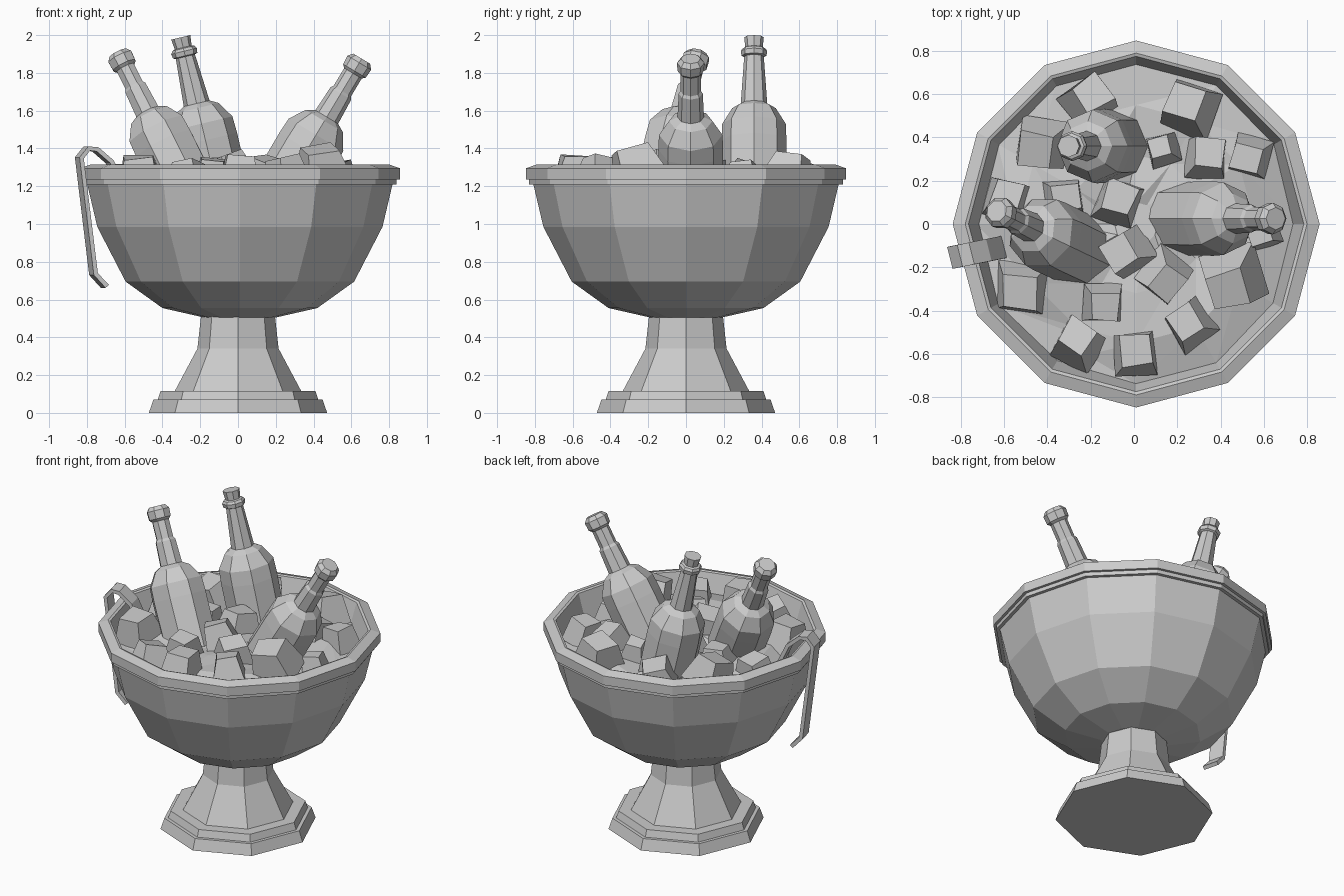
import bpy
import bmesh
import math
import random
from mathutils import Vector, Matrix, Euler

random.seed(7)

default_cube = bpy.data.objects.get("Cube")
if default_cube:
    bpy.data.objects.remove(default_cube, do_unlink=True)

# One plain grey for every part
GREY = (0.6, 0.6, 0.6, 1.0)
grey = bpy.data.materials.new("plain_grey")
grey.use_nodes = True
grey.diffuse_color = GREY
for node in grey.node_tree.nodes:
    if node.type == "BSDF_PRINCIPLED":
        node.inputs["Base Color"].default_value = GREY


def finish(name, bm):
    """Turn a bmesh into a flat shaded object."""
    bmesh.ops.recalc_face_normals(bm, faces=bm.faces[:])
    mesh = bpy.data.meshes.new(name)
    bm.to_mesh(mesh)
    bm.free()
    mesh.materials.append(grey)
    obj = bpy.data.objects.new(name, mesh)
    bpy.context.scene.collection.objects.link(obj)
    return obj


def lathe(name, profile, sides, matrix, jitter=0.0):
    """Spin (radius, height) points into a closed faceted solid."""
    bm = bmesh.new()
    rings = []
    for radius, height in profile:
        ring = []
        for i in range(sides):
            a = math.tau * i / sides
            z = height + random.uniform(-jitter, jitter)
            co = Vector((radius * math.cos(a), radius * math.sin(a), z))
            ring.append(bm.verts.new(matrix @ co))
        rings.append(ring)
    for low, high in zip(rings, rings[1:]):
        for i in range(sides):
            j = (i + 1) % sides
            quad = [low[i], low[j], high[j], high[i]]
            if jitter:
                bm.faces.new(quad[:3])
                bm.faces.new([quad[0], quad[2], quad[3]])
            else:
                bm.faces.new(quad)
    bm.faces.new(rings[0])
    bm.faces.new(rings[-1])
    return finish(name, bm)


# Stepped octagonal foot and stem
foot = [(0.472, 0), (0.448, 0.07), (0.425, 0.07), (0.41, 0.115),
        (0.335, 0.115), (0.215, 0.34), (0.195, 0.52)]
lathe("foot", foot, 8, Matrix.Identity(4))

# Twelve sided bowl with a lipped rim and an inner wall
centre = Matrix.Translation((0.01, 0, 0))
bowl = [(0.19, 0.505), (0.41, 0.555), (0.605, 0.695), (0.755, 0.985),
        (0.808, 1.21), (0.83, 1.21), (0.83, 1.235), (0.848, 1.235),
        (0.848, 1.295), (0.79, 1.315), (0.775, 1.31), (0.72, 1.12)]
lathe("bowl", bowl, 12, centre)

# Uneven bed of crushed ice
bed = [(0.74, 1.16), (0.55, 1.21), (0.32, 1.21), (0.1, 1.22)]
lathe("ice_bed", bed, 12, centre, jitter=0.035)

# Bottles: profiles run downwards from the mouth
body = [(0.07, -0.36), (0.115, -0.385), (0.168, -0.47),
        (0.172, -0.56), (0.168, -1.0)]
corked_top = [(0.052, 0), (0.046, -0.055), (0.06, -0.06), (0.07, -0.075),
              (0.066, -0.1), (0.052, -0.105)]
lipped_top = [(0.052, 0), (0.073, -0.025), (0.07, -0.075), (0.054, -0.09),
              (0.054, -0.2), (0.064, -0.215)]
bottles = [
    ("left_back_bottle", corked_top, (-0.303, 0.36, 1.988), (-0.24, 0, 1)),
    ("right_bottle", lipped_top, (-0.635, 0.06, 1.905), (-0.5, 0.24, 1)),
    ("left_bottle", lipped_top, (0.655, 0.025, 1.875), (0.6, 0, 1)),
]
for name, top, mouth, axis in bottles:
    turn = Vector(axis).to_track_quat("Z", "Y").to_matrix().to_4x4()
    lathe(name, top + body, 8, Matrix.Translation(mouth) @ turn)

# Ice cubes: x, y, size, turn in degrees, height of the middle
cubes = [
    (-0.2, 0.58, 0.2, 35, 1.25), (0.25, 0.55, 0.22, -20, 1.27),
    (-0.44, 0.36, 0.22, -10, 1.26), (0.13, 0.35, 0.14, 15, 1.25),
    (0.34, 0.31, 0.18, -5, 1.25), (0.53, 0.31, 0.17, -15, 1.25),
    (-0.32, 0.12, 0.17, 8, 1.24), (-0.07, 0.11, 0.19, -20, 1.27),
    (-0.04, -0.13, 0.19, 35, 1.28), (0.15, -0.25, 0.2, 50, 1.27),
    (0.45, -0.27, 0.24, 15, 1.3), (-0.52, -0.3, 0.22, -5, 1.26),
    (-0.14, -0.37, 0.17, 0, 1.27), (-0.26, -0.54, 0.19, -30, 1.24),
    (0.01, -0.59, 0.19, 5, 1.28), (0.25, -0.46, 0.19, 35, 1.27),
    (-0.59, 0.12, 0.18, -15, 1.23), (0.59, -0.04, 0.14, 20, 1.23),
]
for n, (x, y, size, turn, z) in enumerate(cubes, 1):
    bm = bmesh.new()
    bmesh.ops.create_cube(bm, size=1)
    for v in bm.verts:
        taper = 0.72 if v.co.z > 0 else 1.05
        v.co = Vector((v.co.x * taper, v.co.y * taper, v.co.z * 0.85)) * size
        v.co += Vector([random.uniform(-1, 1) * size * 0.05 for _ in "xyz"])
    tilt = Euler((random.uniform(-0.3, 0.3), random.uniform(-0.3, 0.3),
                  math.radians(turn)), "XYZ").to_matrix().to_4x4()
    bm.transform(Matrix.Translation((x, y, z)) @ tilt)
    finish(f"ice_cube_{n}", bm)

# Tongs: a bent flat strip hooked over the rim
path = [(-0.61, 1.18), (-0.68, 1.33), (-0.755, 1.395), (-0.80, 1.4),
        (-0.84, 1.35), (-0.765, 0.735), (-0.705, 0.67)]
across = Vector((-0.24, 0.97, 0)) * 0.052
bm = bmesh.new()
edges = []
for x, z in path:
    mid = Vector((x, -0.11 + (x + 0.62) * 0.2, z))
    edges.append((bm.verts.new(mid - across), bm.verts.new(mid + across)))
for (a, b), (c, d) in zip(edges, edges[1:]):
    bm.faces.new((a, b, d, c))
tongs = finish("tongs", bm)
solid = tongs.modifiers.new("thickness", "SOLIDIFY")
solid.thickness = 0.024
solid.offset = 0
